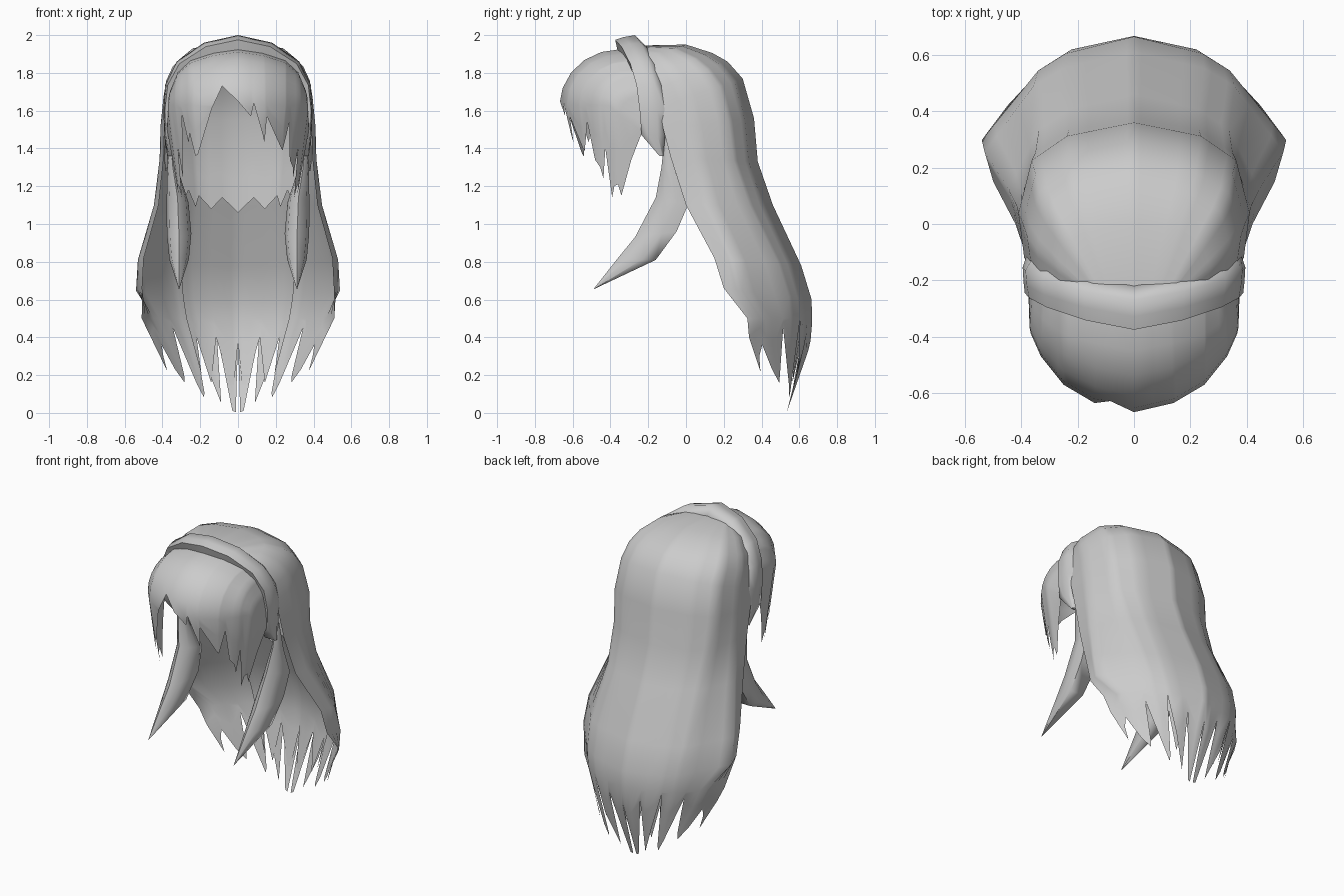
import bpy, math

if "Cube" in bpy.data.objects:
    bpy.data.objects.remove(bpy.data.objects["Cube"])

grey = bpy.data.materials.new("grey hair")
grey.diffuse_color = (0.6, 0.6, 0.6, 1)
grey.use_nodes = True
grey.node_tree.nodes["Principled BSDF"].inputs["Base Color"].default_value = grey.diffuse_color


def make(name, verts, faces, angle=75):
    me = bpy.data.meshes.new(name)
    me.from_pydata(verts, [], faces)
    me.materials.append(grey)
    ob = bpy.data.objects.new(name, me)
    bpy.context.collection.objects.link(ob)
    bpy.ops.object.select_all(action='DESELECT')
    ob.select_set(True)
    bpy.context.view_layer.objects.active = ob
    bpy.ops.object.mode_set(mode='EDIT')
    bpy.ops.mesh.select_all(action='SELECT')
    bpy.ops.mesh.remove_doubles(threshold=0.0005)
    bpy.ops.mesh.normals_make_consistent(inside=False)
    bpy.ops.object.mode_set(mode='OBJECT')
    bpy.ops.object.shade_smooth_by_angle(angle=math.radians(angle))
    return ob


def grid(name, columns, closed=False):
    """Skin a list of equally long point columns."""
    n = len(columns[0])
    verts = [p for c in columns for p in c]
    faces = []
    for i in range(len(columns) - 1):
        for j in range(n if closed else n - 1):
            k = (j + 1) % n
            faces.append((i * n + j, i * n + k, i * n + n + k, i * n + n + j))
    return make(name, verts, faces)


def lerp(a, b, t):
    return tuple(p + (q - p) * t for p, q in zip(a, b))


def sample(points, s):
    i = min(int(s), len(points) - 2)
    return lerp(points[i], points[i + 1], s - i)


def mirrored(points):
    """Half outline ending on the centre line -> whole outline, left to right."""
    left = [(-p[0],) + tuple(p[1:]) for p in points]
    return left + list(points[-2::-1])


# Back hair: rows of (half width, front y, back y, front z, back z)
ROWS = [(0.14, -0.27, -0.24, 1.92, 1.945), (0.27, -0.23, 0.0, 1.88, 1.95),
        (0.345, -0.20, 0.14, 1.80, 1.905), (0.38, -0.17, 0.22, 1.71, 1.86),
        (0.395, -0.14, 0.30, 1.62, 1.77), (0.41, -0.12, 0.36, 1.50, 1.56),
        (0.415, -0.08, 0.38, 1.35, 1.33), (0.445, 0.0, 0.46, 1.10, 1.10),
        (0.53, 0.15, 0.61, 0.82, 0.78), (0.54, 0.20, 0.665, 0.66, 0.60),
        (0.515, 0.325, 0.667, 0.50, 0.50)]
PLAN_TOP = mirrored([(0.95, 0), (1, 0.33), (0.885, 0.72), (0.58, 0.9), (0, 1)])
PLAN_LOW = mirrored([(0.94, 0), (1, 0.21), (0.63, 0.74), (0.45, 0.87), (0, 1)])
PLAN_END = mirrored([(0.99, 0), (0.87, 0.28), (0.63, 0.67), (0.43, 0.86), (0, 1)])


def shell_point(row, i, s, inset):
    w, yf, yb, zf, zb = row
    k = min(1, max(0, (i - 5.5) / 3))
    x, y = lerp(sample(PLAN_TOP, s), sample(PLAN_LOW, s), k)
    if i == 10:
        x, y = sample(PLAN_END, s)
    return (x * (w - inset), yf + (yb - inset - yf) * y,
            zf + (zb - zf) * y - inset * (1 - i / 10) * 0.6)


def back_sheet(name, first, last, jag, inset, end):
    """Rows first..last, then strands that end at the jag heights."""
    cols = []
    for s, z in jag:
        c = [shell_point(ROWS[i], i, s, inset) for i in range(first, last + 1)]
        top = c[-1]
        low = shell_point(end, last, s, inset)
        t = (top[2] - z) / max(0.01, top[2] - end[3])
        for f in (0.35, 1.0):
            u = t * f
            c.append((top[0] + (low[0] - top[0]) * u,
                      top[1] + (low[1] - top[1]) * (u ** 2.0 if u > 0 else 0),
                      top[2] + (z - top[2]) * f))
        cols.append(c)
    return grid(name, cols)


def both(half, centre=4):
    return half + [(2 * centre - s, z) for s, z in half[-2::-1]]


TIPS = [(0, 0.22), (0.35, 0.30), (0.7, 0.36), (1, 0.23), (1.25, 0.16), (1.4, 0.20),
        (1.7, 0.45), (2, 0.15), (2.25, 0.08), (2.4, 0.11), (2.75, 0.49), (3, 0.25),
        (3.3, 0.05), (3.45, 0.42), (3.75, 0.01), (3.9, 0.005), (4, 0.38)]
END = (0.27, 0.545, 0.53, 0.0, 0.0)
back_sheet("back_hair", 0, 10, both(TIPS), 0.0, END)

# Second layer of strands inside the back hair
INNER = [(2.4, 0.20), (2.7, 0.40), (3, 0.16), (3.4, 0.40),
         (3.7, 0.15), (3.85, 0.15), (4, 0.38)]
back_sheet("inner_strands", 6, 10, both(INNER), 0.018, END)

# Short cap layer inside the crown, ragged at the nape
NAPE = [(0.2, 1.33), (0.6, 1.28), (1, 1.28), (1.4, 1.30), (1.7, 1.20), (2, 1.26),
        (2.2, 1.12), (2.5, 1.18), (2.8, 1.09), (3, 1.15), (3.3, 1.08), (3.6, 1.14),
        (4, 1.06)]
back_sheet("nape_layer", 0, 6, both(NAPE), 0.025, (0.38, -0.05, 0.38, 1.0, 1.0))

# Fringe: dome from the band down to ragged strands
F_TOP = mirrored([(0.37, -0.20, 1.60), (0.36, -0.24, 1.70), (0.32, -0.28, 1.80),
                  (0.25, -0.31, 1.865), (0.13, -0.33, 1.905), (0, -0.35, 1.925)])
F_LOW = mirrored([(0.375, -0.235), (0.37, -0.38), (0.33, -0.47), (0.25, -0.57),
                  (0.14, -0.635), (0, -0.668)])
SIDE = [(0, 1.48), (0.4, 1.34), (0.8, 1.15), (0.92, 1.21), (1.1, 1.20), (1.25, 1.14),
        (1.6, 1.40), (1.8, 1.24), (2, 1.30)]
FRONT = [(2.35, 1.58), (2.6, 1.43), (2.75, 1.48), (3, 1.36), (3.15, 1.37), (4, 1.61),
         (4.4, 1.73), (5, 1.65), (5.5, 1.57), (5.6, 1.64), (6, 1.47), (6.1, 1.43),
         (6.15, 1.57), (7, 1.40), (7.1, 1.39), (7.4, 1.54), (7.7, 1.34)]
cols = []
for s, z_end in SIDE + FRONT + [(10 - s, z) for s, z in SIDE[::-1]]:
    tx, ty, tz = sample(F_TOP, s)
    lx, ly = sample(F_LOW, s)
    wide = min(1.63, tz - 0.1)
    # dome levels shared by all columns, then the hanging part
    levels = [max(z_end, wide + (tz - wide) * math.cos(j / 5 * math.pi / 2)) for j in range(6)]
    levels += [levels[-1] + (z_end - levels[-1]) * f for f in (0.5, 1)]
    front = 0.06 + 0.30 * max(0, 1 - abs(s - 5) / 3.5)
    c = []
    for z in levels:
        f, drop = 1, max(0, wide - z)
        if z > wide:
            f = math.sqrt(max(0, 1 - ((z - wide) / (tz - wide)) ** 2))
        c.append(((tx + (lx - tx) * f) * (1 - 0.36 * drop),
                  (ty + (ly - ty) * f) * (1 - front * drop), z))
    cols.append(c)
grid("fringe", cols)

# Hair band: stations of (x, front y, rear y, z), section lifted at the front
BAND = mirrored([(0.375, -0.14, -0.12, 1.36), (0.39, -0.235, -0.11, 1.47),
                 (0.395, -0.245, -0.11, 1.60), (0.385, -0.262, -0.12, 1.74),
                 (0.325, -0.295, -0.15, 1.86), (0.18, -0.342, -0.19, 1.96),
                 (0, -0.375, -0.22, 2.0)])
cols = []
for x, yf, yr, z in BAND:
    d = math.hypot(x, max(0, z - 1.6))
    nx, nz = x / d, max(0, z - 1.6) / d
    outer = 0.3 + 0.7 * nz
    c = []
    for f, drop in ((0.08, 0.08), (0, 0.025 * outer), (0.3, 0.01 * outer), (0.68, 0),
                    (1, 0.05 * outer), (0.9, 0.08)):
        c.append((x - nx * drop, yf + (yr - yf) * f, z - nz * drop))
    cols.append(c)
grid("hair_band", cols, closed=True)

# Side locks: stations of (centre x, front y, front z, rear y, rear z, half width)
LOCK = [(0.36, -0.11, 1.49, -0.10, 1.50, 0.004), (0.345, -0.13, 1.30, -0.055, 1.27, 0.03),
        (0.32, -0.16, 1.14, 0.01, 1.10, 0.058), (0.312, -0.27, 0.93, -0.05, 0.96, 0.065),
        (0.312, -0.36, 0.82, -0.16, 0.81, 0.052), (0.312, -0.49, 0.655, -0.488, 0.655, 0.001)]
SECTION = [(0, 0), (0.75, 0.25), (1, 0.65), (0.9, 1),
           (-0.9, 1), (-1, 0.65), (-0.75, 0.25)]
for side, label in ((1, "right"), (-1, "left")):
    cols = []
    for x, yf, zf, yr, zr, w in LOCK:
        cols.append([(side * (x + w * a), yf + (yr - yf) * b, zf + (zr - zf) * b)
                     for a, b in SECTION])
    grid(label + "_side_lock", cols, closed=True)
